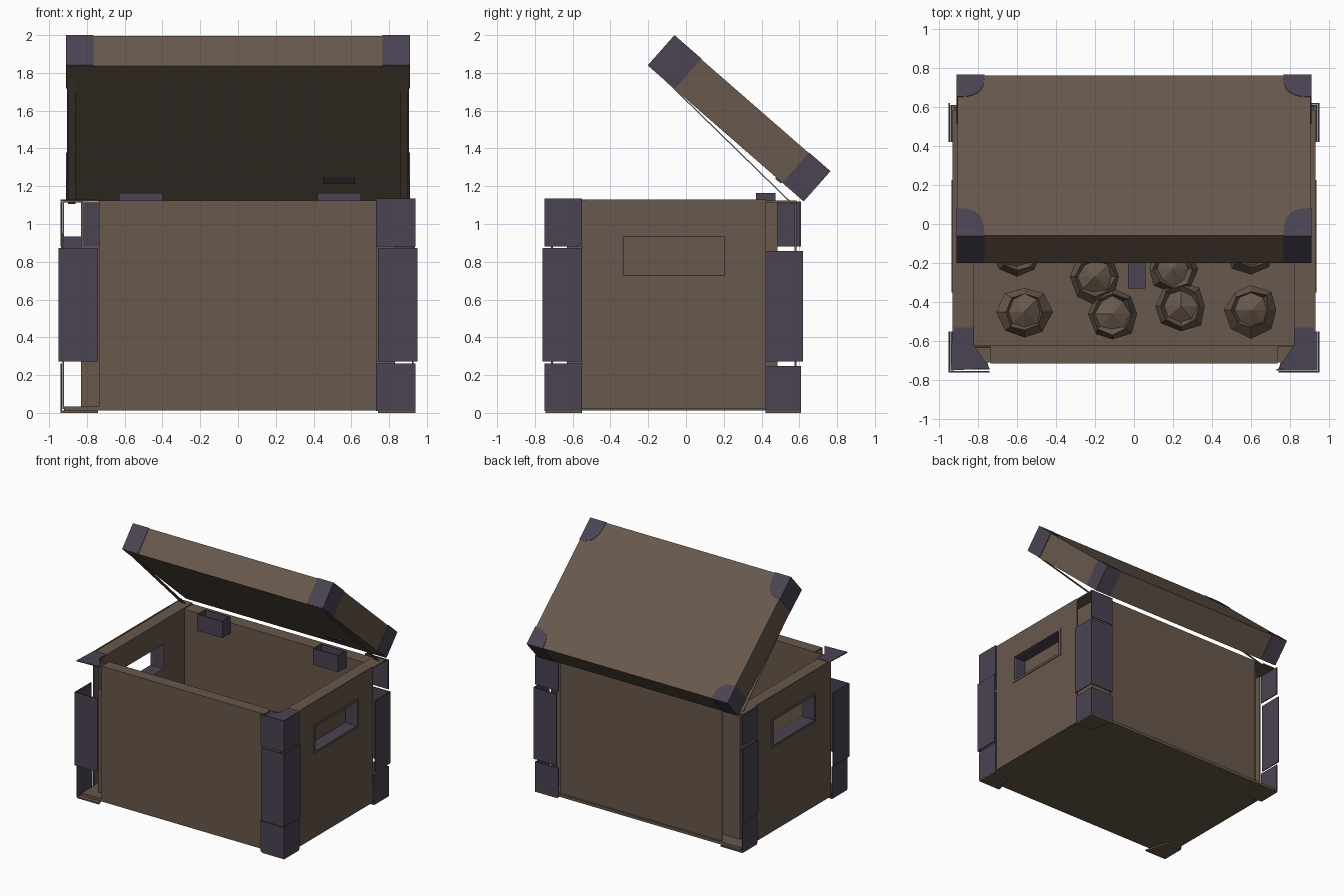
import bpy, bmesh, math, random

if "Cube" in bpy.data.objects:
    bpy.data.objects.remove(bpy.data.objects["Cube"])

random.seed(4)


def material(name, rgb):
    m = bpy.data.materials.new(name)
    m.diffuse_color = (*rgb, 1)
    m.use_nodes = True
    m.node_tree.nodes["Principled BSDF"].inputs["Base Color"].default_value = m.diffuse_color
    return m


BROWN = material("brown board", (0.138, 0.098, 0.072))
METAL = material("dull violet metal", (0.069, 0.055, 0.084))


def finish(name, bm, mat):
    bmesh.ops.recalc_face_normals(bm, faces=bm.faces)
    me = bpy.data.meshes.new(name)
    bm.to_mesh(me)
    bm.free()
    me.materials.append(mat)
    ob = bpy.data.objects.new(name, me)
    bpy.context.collection.objects.link(ob)
    return ob


def add_prism(bm, low, high):
    a = [bm.verts.new(p) for p in low]
    b = [bm.verts.new(p) for p in high]
    n = len(a)
    bm.faces.new(a[::-1])
    bm.faces.new(b)
    for i in range(n):
        j = (i + 1) % n
        bm.faces.new((a[i], a[j], b[j], b[i]))


def add_box(bm, x0, x1, y0, y1, z0, z1):
    foot = [(x0, y0), (x1, y0), (x1, y1), (x0, y1)]
    add_prism(bm, [(x, y, z0) for x, y in foot], [(x, y, z1) for x, y in foot])


def boxes(name, mat, *dims):
    bm = bmesh.new()
    for d in dims:
        add_box(bm, *d)
    return finish(name, bm, mat)


def ring(x0, x1, y0, y1, z0, z1, hy0, hy1, hz0, hz1):
    """Four boxes round a rectangular hole in a side plate."""
    return [(x0, x1, y0, hy0, z0, z1), (x0, x1, hy1, y1, z0, z1),
            (x0, x1, hy0, hy1, z0, hz0), (x0, x1, hy0, hy1, hz1, z1)]


def mirror_x(dims, s):
    x0, x1, *rest = dims
    return (x0, x1, *rest) if s > 0 else (-x1, -x0, *rest)


# Floor
boxes("floor", BROWN, (-.92, .92, -.71, .60, .012, .035))

# Front and back walls: separate outer and inner skins with a top rim
boxes("front_wall", BROWN,
      (-.735, .735, -.715, -.705, .02, 1.125),
      (-.82, .82, -.63, -.62, .03, 1.12),
      (-.735, .735, -.71, -.62, 1.115, 1.125))
boxes("back_wall", BROWN,
      (-.735, .735, .575, .585, .02, 1.115),
      (-.82, .82, .475, .485, .03, 1.11),
      (-.82, .82, .475, .585, 1.105, 1.115))
boxes("front_corner_liner", METAL, (-.82, -.735, -.636, -.63, .88, 1.11))

# Side walls with handle openings
HOLE = (-.33, .205, .73, .93)
for s, side in ((1, "right"), (-1, "left")):
    parts = ring(.92, .93, -.55, .42, .02, 1.13, *HOLE)
    if s > 0:
        parts.append((.82, .83, -.63, .485, .03, 1.12))
    else:
        parts += ring(.82, .83, -.63, .485, .03, 1.12, *HOLE)
    parts.append((.82, .93, -.55, .585, 1.115, 1.125))
    boxes(side + "_wall", BROWN, *[mirror_x(p, s) for p in parts])
    frame = ring(.83, .936, -.35, .225, .71, .95, *HOLE)
    lining = ring(.83, .935, -.335, .21, .725, .935, *HOLE)
    boxes(side + "_handle_lining", METAL, *[mirror_x(p, s) for p in lining])
    lip = ring(.928, .936, *frame[0][2:3], .225, .71, .95, -.335, .21, .725, .935)
    boxes(side + "_handle_lip", BROWN, *[mirror_x(p, s) for p in lip])

# Corner brackets: bottom, middle and top pieces, each an optional pair of flanges
LEVELS = {"bottom": (.01, .262, 0), "middle": (.272, .872, .01), "top": (.88, 1.135, 0)}


def bracket(name, sx, front, level, side=True, face=True):
    z0, z1, o = LEVELS[level]
    parts = []
    if front:
        if side:
            parts.append((.933 + o, .941 + o, -.75 - o, -.55, z0, z1))
        if face:
            parts.append((.73 + o, .941 + o, -.75 - o, -.742 - o, z0, z1))
    else:
        z1 -= .015
        if side:
            parts.append((.933 + o, .941 + o, .42, .61 + o, z0, z1))
        if face:
            parts.append((.73 + o, .941 + o, .602 + o, .61 + o, z0, z1))
    boxes(name, METAL, *[mirror_x(p, sx) for p in parts])


for lv in LEVELS:
    bracket("front_right_bracket_" + lv, 1, True, lv)
    bracket("back_right_bracket_" + lv, 1, False, lv, side=lv != "top")
    bracket("back_left_bracket_" + lv, -1, False, lv, face=False)
bracket("front_left_bracket_middle", -1, True, "middle")
bracket("front_left_bracket_bottom", -1, True, "bottom", face=False)

# Corner caps on the rim and small corner feet
CAP = [(.94, -.75), (.74, -.74), (.82, -.62), (.82, -.53), (.93, -.53)]
for s, side in ((1, "right"), (-1, "left")):
    bm = bmesh.new()
    add_prism(bm, [(s * x, y, 1.123) for x, y in CAP], [(s * x, y, 1.13) for x, y in CAP])
    finish(side + "_rim_cap", bm, METAL)
    bm = bmesh.new()
    for f, y0, y1 in ((1, -.745, -.55), (-1, .61, .42)):
        foot = [(s * .94, y0), (s * .74, y0), (s * .80, y1), (s * .94, y1)]
        add_prism(bm, [(x, y, 0) for x, y in foot], [(x, y, .012) for x, y in foot])
    finish(side + "_corner_feet", bm, BROWN)

# Hinge sockets inside the back wall (open at the top)
for x0, name in ((-.63, "left"), (.42, "right")):
    x1 = x0 + .23
    boxes(name + "_hinge_socket", METAL,
          (x0, x1, .37, .378, 1.03, 1.165), (x0, x1, .467, .475, 1.03, 1.165),
          (x0, x0 + .008, .37, .475, 1.03, 1.165), (x1 - .008, x1, .37, .475, 1.03, 1.165),
          (x0, x1, .37, .475, 1.03, 1.038))

# Tilted lid: s runs from hinge to front edge, t from underside to top
LEN, THICK = 1.088, .21


def lid_point(x, s, t):
    return (x, .62 - .82 * s / LEN + .14 * t / THICK,
            1.122 + .715 * s / LEN + .158 * t / THICK)


def lid_prism(bm, outline, t0, t1):
    add_prism(bm, [lid_point(x, s, t0) for x, s in outline],
              [lid_point(x, s, t1) for x, s in outline])


bm = bmesh.new()
lid_prism(bm, [(-.905, 0), (.905, 0), (.905, LEN), (-.905, LEN)], 0, THICK)
finish("lid", bm, BROWN)

# Rounded metal corners of the lid
for sx in (1, -1):
    for front in (0, 1):
        reach = .19 if front else .15
        pts = [(.91, -.004)]
        for i in range(7):
            a = math.pi / 2 * i / 6
            pts.append((.91 - .145 * math.cos(a) ** .7 if i < 6 else .91,
                        -.004 + reach * math.sin(a) ** .7))
        pts = [(sx * x, LEN - s if front else s) for x, s in pts]
        bm = bmesh.new()
        lid_prism(bm, pts, .003, THICK + .003)
        finish("lid_corner", bm, METAL)

# Thin loose strips and a catch plate under the lid
for sx in (1, -1):
    bm = bmesh.new()
    low = [(.86, -.19, 1.836), (.90, -.19, 1.836), (.90, .56, 1.105), (.86, .56, 1.105)]
    low = [(sx * x, y, z) for x, y, z in low]
    add_prism(bm, low, [(x, y + .004, z + .004) for x, y, z in low])
    finish("lid_edge_strip", bm, BROWN)
bm = bmesh.new()
lid_prism(bm, [(.45, .15), (.62, .15), (.62, .19), (.45, .19)], -.008, .001)
finish("lid_catch", bm, METAL)

# Crumpled lumps and a small block resting on the floor
bm = bmesh.new()
for cx, cy in ((-.56, -.45), (-.11, -.46), (.24, -.42), (.60, -.44),
               (-.20, -.27), (.20, -.23), (-.60, -.14), (.60, -.13)):
    loops = []
    for r, z in ((.11, .035), (.135, .09), (.10, .15), (.085, .12)):
        loops.append([bm.verts.new((cx + r * random.uniform(.88, 1.1) * math.cos(math.tau * i / 8),
                                    cy + r * random.uniform(.88, 1.1) * math.sin(math.tau * i / 8),
                                    z + random.uniform(-.01, .01))) for i in range(8)])
    for a, b in zip(loops, loops[1:]):
        for i in range(8):
            j = (i + 1) % 8
            bm.faces.new((a[i], a[j], b[j], b[i]))
    top = bm.verts.new((cx, cy, .16))
    for i in range(8):
        bm.faces.new((loops[-1][i], loops[-1][(i + 1) % 8], top))
finish("contents_lumps", bm, BROWN)
boxes("contents_block", METAL, (-.03, .06, -.33, -.20, .035, .12))
